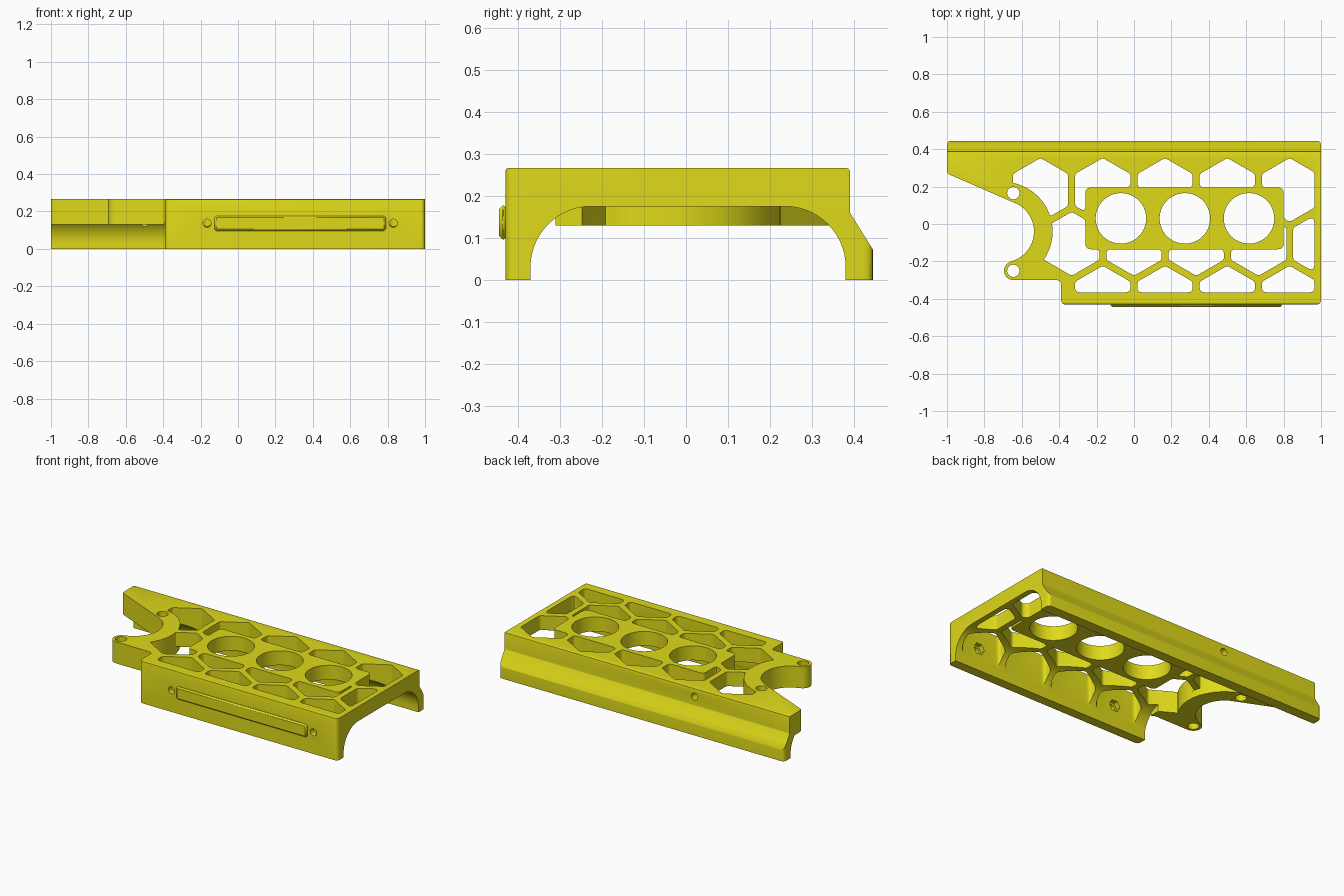
import bpy, bmesh
from math import sin, cos, radians, sqrt
from mathutils import Vector

if "Cube" in bpy.data.objects:
    bpy.data.objects.remove(bpy.data.objects["Cube"])

yellow = bpy.data.materials.new("yellow")
yellow.diffuse_color = (0.74, 0.70, 0.01, 1)
yellow.use_nodes = True
yellow.node_tree.nodes["Principled BSDF"].inputs["Base Color"].default_value = yellow.diffuse_color


def arc(cx, cy, r, a0, a1, n):
    """Points on an arc, angles in degrees."""
    angles = [radians(a0 + (a1 - a0) * i / n) for i in range(n + 1)]
    return [(cx + r * cos(a), cy + r * sin(a)) for a in angles]


def circle(cx, cy, r, n=48):
    return arc(cx, cy, r, 0, 360, n)[:-1]


def rect(x0, y0, x1, y1):
    return [(x0, y0), (x1, y0), (x1, y1), (x0, y1)]


def rounded(points, r, steps=4):
    """Round every sharp corner of a polygon, limited by its edge lengths."""
    pts, out = [Vector(p) for p in points], []
    for i, p in enumerate(pts):
        a, b = pts[i - 1] - p, pts[(i + 1) % len(pts)] - p
        turn = (-a).angle(b, 0)
        if turn < radians(25):
            out.append(tuple(p))
            continue
        d = min(r * abs(sin(turn / 2) / max(cos(turn / 2), 0.05)), 0.45 * a.length, 0.45 * b.length)
        s, e = p + a.normalized() * d, p + b.normalized() * d
        for k in range(steps + 1):
            t = k / steps
            out.append(tuple(s * (1 - t) ** 2 + p * (2 * t * (1 - t)) + e * t * t))
    return out


def prism(name, polygons, lo, hi, axis='z'):
    """Extrude 2D polygons along an axis into one object."""
    place = {'z': lambda u, v, w: (u, v, w),
             'x': lambda u, v, w: (w, u, v),
             'y': lambda u, v, w: (u, w, v)}[axis]
    bm = bmesh.new()
    for poly in polygons:
        a = [bm.verts.new(place(u, v, lo)) for u, v in poly]
        b = [bm.verts.new(place(u, v, hi)) for u, v in poly]
        bm.faces.new(a)
        bm.faces.new(b[::-1])
        for i in range(len(a)):
            j = (i + 1) % len(a)
            bm.faces.new((a[i], b[i], b[j], a[j]))
    bmesh.ops.recalc_face_normals(bm, faces=bm.faces)
    mesh = bpy.data.meshes.new(name)
    bm.to_mesh(mesh)
    bm.free()
    obj = bpy.data.objects.new(name, mesh)
    bpy.context.collection.objects.link(obj)
    return obj


def combine(obj, other, operation):
    """Apply a boolean and remove the helper."""
    mod = obj.modifiers.new("bool", 'BOOLEAN')
    mod.object, mod.operation, mod.solver = other, operation, 'EXACT'
    bpy.context.view_layer.update()
    deps = bpy.context.evaluated_depsgraph_get()
    mesh = bpy.data.meshes.new_from_object(obj.evaluated_get(deps))
    obj.modifiers.clear()
    obj.data = mesh
    bpy.data.objects.remove(other)


# Arched channel, cross-section extruded along x
outer = rounded([(-0.43, 0), (-0.43, 0.266), (0.39, 0.266), (0.39, 0.16), (0.445, 0.072), (0.445, 0)], 0.008, 2)[3:-3]
arch = arc(0.235, 0.03, 0.145, 0, 90, 14) + arc(-0.225, 0.03, 0.145, 90, 180, 14)
profile = [(-0.43, 0)] + outer + [(0.445, 0), (0.38, 0)] + arch + [(-0.37, 0)]
body = prism("bracket_body", [profile], -1.1, 1.1, 'x')

# Deep rim around the round bay at the left end
bay = (-0.70, -0.04)
rim = [(-1.05, 0.375), (-1.05, -0.31), (-0.385, -0.31), (-0.385, -0.24), (-0.475, -0.19)]
rim += arc(*bay, 0.265, -30, 105, 20) + [(-0.86, 0.30), (-0.94, 0.375)]
combine(body, prism("rim", [rim], 0.13, 0.22), 'UNION')

# Plan outline: slanted arm, round bay, ear, stepped front wall
outline = [(-1, 0.27)] + arc(*bay, 0.165, 62, -72, 24) + arc(-0.645, -0.25, 0.05, 108, 270, 14)
outline += [(-0.39, -0.3), (-0.39, -0.4302), (1, -0.4302), (1, 0.4452), (-1, 0.4452)]
combine(body, prism("outline", [rounded(outline, 0.025)], -0.1, 0.4), 'INTERSECT')

# Honeycomb windows, kept clear of the centre pad, the rim and the walls
hexes = []
for cy, cx0, count in ((0.182, -0.5, 5), (-0.106, -0.333, 5), (-0.394, -0.167, 4)):
    for i in range(count):
        hexes.append(arc(cx0 + i * 0.333, cy, 0.171, 30, 330, 5))
comb = prism("comb", hexes, 0, 1)
combine(comb, prism("window_limits", [rect(-0.9, -0.365, 0.965, 0.357)], -0.5, 1.5), 'INTERSECT')
pad = rounded(rect(-0.26, -0.135, 0.80, 0.195), 0.03)
combine(comb, prism("pad", [pad], -0.5, 1.5), 'DIFFERENCE')
combine(comb, prism("bay_ring", [circle(*bay, 0.265)], -0.5, 1.5), 'DIFFERENCE')
windows = []
for f in comb.data.polygons:
    if f.normal.z > 0.9 and f.area > 0.0004:
        windows.append(rounded([comb.data.vertices[v].co.xy for v in f.vertices], 0.025))
bpy.data.objects.remove(comb)
combine(body, prism("windows", windows, 0.02, 0.5), 'DIFFERENCE')

# Three large round holes and two pin holes
holes = [circle(x, 0.03, 0.135, 64) for x in (-0.07, 0.272, 0.615)]
holes += [circle(-0.645, y, 0.033, 32) for y in (0.165, -0.25)]
combine(body, prism("round_holes", holes, -0.1, 0.5), 'DIFFERENCE')

# Screw holes in the front wall with nut recesses inside, one in the back wall
screws = (-0.165, 0.83)
combine(body, prism("screws", [circle(x, 0.137, 0.022, 24) for x in screws], -0.5, -0.33, 'y'), 'DIFFERENCE')
combine(body, prism("nuts", [circle(x, 0.137, 0.038, 6) for x in screws], -0.395, -0.33, 'y'), 'DIFFERENCE')
combine(body, prism("back_screw", [circle(-0.333, 0.215, 0.022, 24)], 0.30, 0.5, 'y'), 'DIFFERENCE')

# Raised bar on the front wall, chamfered
bar = prism("front_bar", [rect(-0.125, 0.096, 0.79, 0.177)], -0.445, -0.425, 'y')
bevel = bar.modifiers.new("chamfer", 'BEVEL')
bevel.width, bevel.segments = 0.009, 1

for obj in (body, bar):
    obj.data.materials.clear()
    obj.data.materials.append(yellow)
    bpy.ops.object.select_all(action='DESELECT')
    obj.select_set(True)
    bpy.context.view_layer.objects.active = obj
    bpy.ops.object.shade_smooth_by_angle(angle=radians(30))
